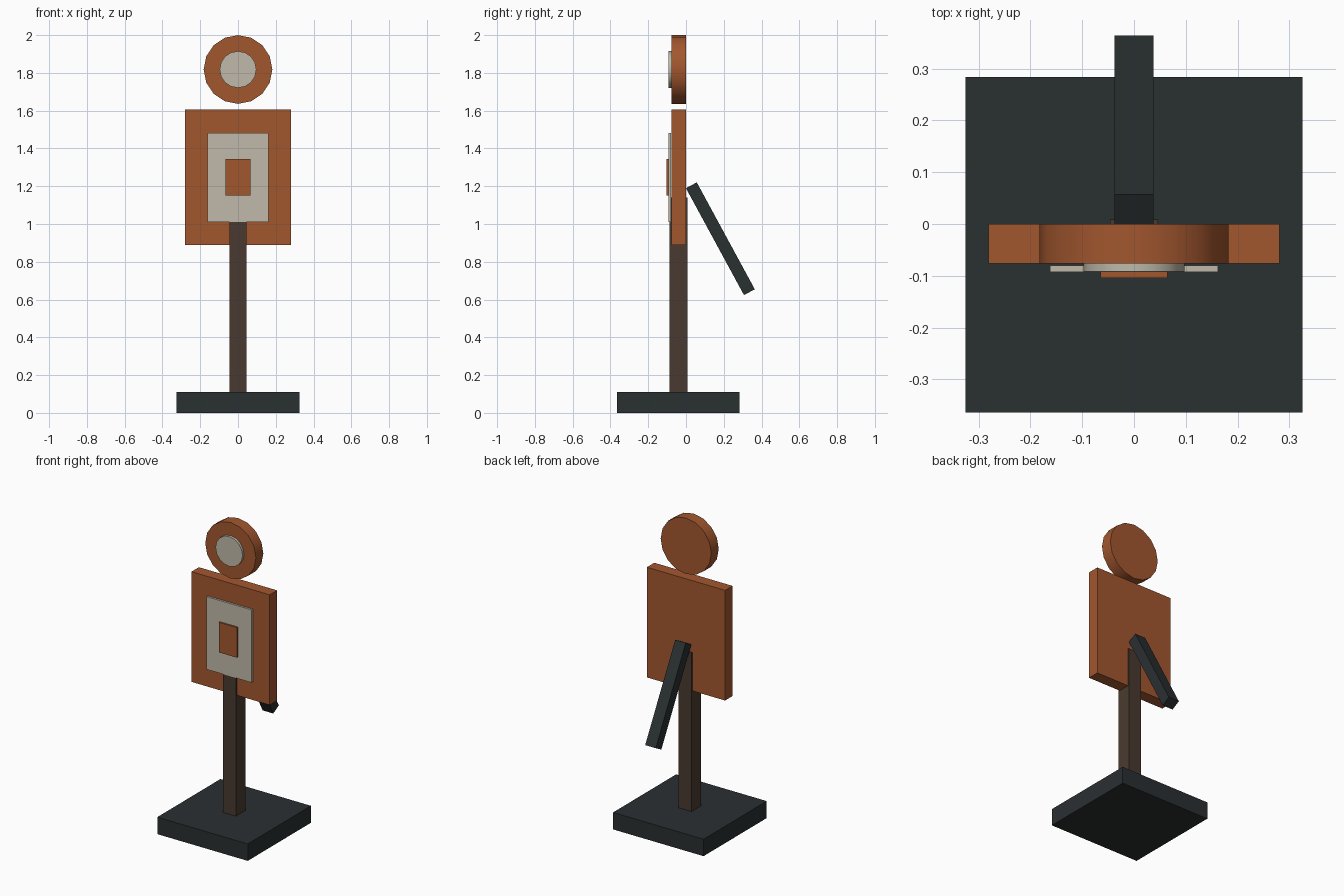
import bpy
from math import radians

if "Cube" in bpy.data.objects:
    bpy.data.objects.remove(bpy.data.objects["Cube"])


def material(name, rgb):
    m = bpy.data.materials.new(name)
    m.diffuse_color = (*rgb, 1)
    m.use_nodes = True
    m.node_tree.nodes["Principled BSDF"].inputs["Base Color"].default_value = m.diffuse_color
    return m


ORANGE = material("orange_paint", (0.36, 0.095, 0.028))
CREAM = material("cream_paint", (0.53, 0.49, 0.40))
STEEL = material("dark_steel", (0.023, 0.029, 0.031))
WOOD = material("dark_wood", (0.066, 0.042, 0.029))


def box(name, mat, x, y, z, tilt=0):
    """Box from (min, max) ranges, tilted about its centre around x."""
    ranges = (x, y, z)
    bpy.ops.mesh.primitive_cube_add(size=1, location=[(a + b) / 2 for a, b in ranges])
    ob = bpy.context.object
    ob.name = name
    ob.scale = [b - a for a, b in ranges]
    bpy.ops.object.transform_apply(location=False, rotation=False, scale=True)
    ob.rotation_euler.x = radians(tilt)
    ob.data.materials.append(mat)
    return ob


def disc(name, mat, radius, y, z, sides):
    """Upright disc facing front."""
    bpy.ops.mesh.primitive_cylinder_add(
        vertices=sides, radius=radius, depth=y[1] - y[0],
        location=(0, sum(y) / 2, z), rotation=(radians(90), 0, 0))
    ob = bpy.context.object
    ob.name = name
    ob.data.materials.append(mat)
    bpy.ops.object.shade_smooth_by_angle(angle=radians(35))
    return ob


# Stand
box("base_plate", STEEL, (-0.325, 0.325), (-0.364, 0.284), (0, 0.11))
box("post", WOOD, (-0.046, 0.046), (-0.088, 0.009), (0.11, 1.14))

# Body target with nested scoring zones
box("body_board", ORANGE, (-0.281, 0.281), (-0.076, 0), (0.89, 1.605))
box("body_outer_zone", CREAM, (-0.162, 0.162), (-0.093, -0.08), (1.01, 1.482))
box("body_inner_zone", ORANGE, (-0.065, 0.065), (-0.104, -0.092), (1.15, 1.345))

# Head target
disc("head_board", ORANGE, 0.182, (-0.076, 0), 1.818, 16)
disc("head_zone", CREAM, 0.097, (-0.092, -0.076), 1.818, 16)

# Rear brace
box("rear_brace", STEEL, (-0.038, 0.038), (0.1495, 0.2145), (0.60, 1.244), tilt=28.5)
